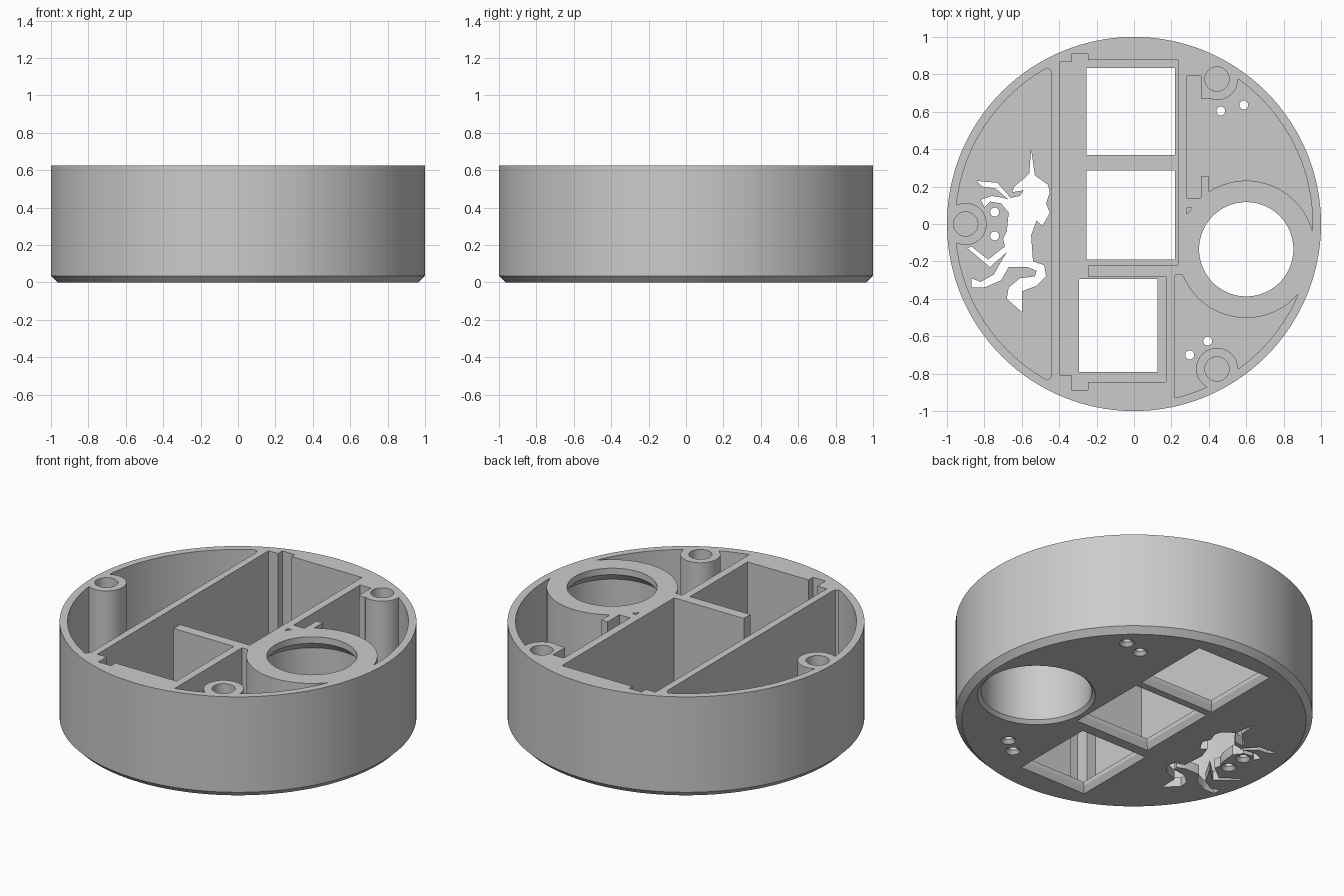
import bpy, bmesh, math

old = bpy.data.objects.get("Cube")
if old:
    bpy.data.objects.remove(old, do_unlink=True)

HEIGHT, FLOOR, OVER = 0.625, 0.06, 0.8
INNER = 0.955

grey = bpy.data.materials.new("light grey plastic")
grey.use_nodes = True
grey.diffuse_color = (0.6, 0.6, 0.6, 1)
grey.node_tree.nodes["Principled BSDF"].inputs["Base Color"].default_value = grey.diffuse_color


def circle(x, y, r, n=96):
    return [(x + r * math.cos(2 * math.pi * i / n), y + r * math.sin(2 * math.pi * i / n))
            for i in range(n)]


def rect(x0, x1, y0, y1, grow=0):
    return [(x0 - grow, y0 - grow), (x1 + grow, y0 - grow),
            (x1 + grow, y1 + grow), (x0 - grow, y1 + grow)]


def loft(name, sections):
    """Closed solid through (outline, z) sections."""
    bm = bmesh.new()
    loops = [[bm.verts.new((x, y, z)) for x, y in outline] for outline, z in sections]
    n = len(loops[0])
    for low, high in zip(loops, loops[1:]):
        for i in range(n):
            j = (i + 1) % n
            bm.faces.new((low[i], low[j], high[j], high[i]))
    bm.faces.new(loops[0][::-1])
    bm.faces.new(loops[-1])
    bmesh.ops.recalc_face_normals(bm, faces=bm.faces)
    mesh = bpy.data.meshes.new(name)
    bm.to_mesh(mesh)
    bm.free()
    mesh.materials.append(grey)
    obj = bpy.data.objects.new(name, mesh)
    bpy.context.collection.objects.link(obj)
    return obj


def prism(name, outline, z0=FLOOR, z1=OVER):
    return loft(name, [(outline, z0), (outline, z1)])


def turned(name, x, y, profile, n=96):
    return loft(name, [(circle(x, y, r, n), z) for r, z in profile])


def combine(target, tool, operation="DIFFERENCE"):
    mod = target.modifiers.new("cut", "BOOLEAN")
    mod.operation, mod.solver, mod.object = operation, "EXACT", tool
    bpy.context.view_layer.objects.active = target
    bpy.ops.object.modifier_apply(modifier=mod.name)
    bpy.data.objects.remove(tool, do_unlink=True)


# Round housing with a chamfered lower rim
housing = turned("housing", 0, 0, [(0.965, 0), (1, 0.035), (1, HEIGHT)], 128)

bosses = [(-0.9, 0), (0.444, 0.775), (0.444, -0.775)]
ring = (0.6, -0.135)


def pocket(name, outline):
    """Pocket inside the outer wall, leaving the screw bosses and the ring standing."""
    cutter = prism(name, circle(0, 0, INNER, 128))
    combine(cutter, prism("limit", outline, -1, 2), "INTERSECT")
    for x, y in bosses:
        combine(cutter, prism("boss", circle(x, y, 0.112, 48), -1, 2))
    combine(cutter, prism("ring", circle(*ring, 0.367), -1, 2))
    return cutter


# Side pockets
left_limit = [(-0.44, -0.8), (-0.44, 0.8), (-0.447, 0.823), (-0.46, 0.833), (-0.475, 0.83),
              (-1, 1), (-1, -1), (-0.475, -0.83), (-0.46, -0.833), (-0.447, -0.823)]
combine(housing, pocket("left_pocket", left_limit))
combine(housing, pocket("rear_pocket", rect(0.4, 1.1, -0.1, 1)))
combine(housing, pocket("front_pocket", rect(0.218, 1.1, -1, -0.273)))

# Central pocket with its divider and corner grooves
centre = [(-0.397, -0.807), (-0.333, -0.807), (-0.333, -0.888), (-0.247, -0.888),
          (-0.247, -0.845), (0.17, -0.845), (0.17, -0.283), (-0.242, -0.283),
          (-0.242, -0.219), (0.234, -0.219), (0.234, 0.877), (-0.247, 0.877),
          (-0.247, 0.909), (-0.333, 0.909), (-0.333, 0.866), (-0.397, 0.866)]
combine(housing, prism("centre_pocket", centre))

# Board slot opening into the rear pocket, and a small corner recess
slot = [(0.283, 0.14), (0.357, 0.14), (0.357, 0.256), (0.42, 0.256),
        (0.42, 0.67), (0.357, 0.67), (0.357, 0.79), (0.283, 0.79)]
combine(housing, prism("board_slot", slot))
combine(housing, prism("recess", [(0.283, 0.05), (0.31, 0.085), (0.283, 0.085)]))

# Square windows, flared at the underside
for box in [(-0.255, 0.22, 0.37, 0.835), (-0.255, 0.22, -0.19, 0.285),
            (-0.295, 0.125, -0.79, -0.295)]:
    combine(housing, loft("window", [(rect(*box, grow), z) for grow, z in
                                     [(0.04, -0.035), (0, 0.035), (0, 0.2)]]))

# Ring bore with a conical lip near the top
combine(housing, turned("bore", *ring, [(0.35, -0.02), (0.31, 0.02), (0.31, 0.53),
                                        (0.252, 0.585), (0.252, OVER)]))

# Blind screw holes in the bosses
for x, y in bosses:
    combine(housing, prism("screw_hole", circle(x, y, 0.065, 32), 0.12))

# Small countersunk floor holes
for x, y in [(0.464, 0.604), (0.587, 0.636), (0.298, -0.7), (0.394, -0.626),
             (-0.745, 0.064), (-0.745, -0.064)]:
    combine(housing, turned("pin_hole", x, y, [(0.06, -0.02), (0.024, 0.02), (0.024, 0.2)], 24))

# Horned horse opening in the floor, in hundredths
horse = [(-55, 40), (-53, 26), (-46, 21), (-45, 17), (-47, 11), (-45, 6), (-49, -1), (-52, 2),
         (-55, -6), (-54, -20), (-48, -22), (-47, -28), (-52, -33), (-60, -36), (-60, -47),
         (-68, -40), (-67, -34), (-61, -29), (-53, -28), (-52, -25), (-57, -23), (-67, -23),
         (-71, -30), (-80, -34), (-87, -34), (-87, -29), (-82, -31), (-75, -27), (-71, -20),
         (-68, -15), (-77, -23), (-89, -13), (-87, -12), (-78, -19), (-69, -12), (-70, -8),
         (-68, -4), (-67, 6), (-71, 11), (-77, 12), (-80, 9), (-82, 13), (-76, 15), (-70, 14),
         (-67, 13), (-74, 19), (-81, 20), (-84, 23), (-73, 22), (-66, 14), (-61, 15), (-59, 18),
         (-65, 17), (-64, 20), (-58, 25), (-56, 27)]
combine(housing, prism("horse_opening", [(x / 100, y / 100) for x, y in horse], -0.1, 0.2))

# Smooth round walls, crisp edges
bpy.ops.object.select_all(action="DESELECT")
housing.select_set(True)
bpy.context.view_layer.objects.active = housing
bpy.ops.object.shade_smooth_by_angle(angle=math.radians(25))
